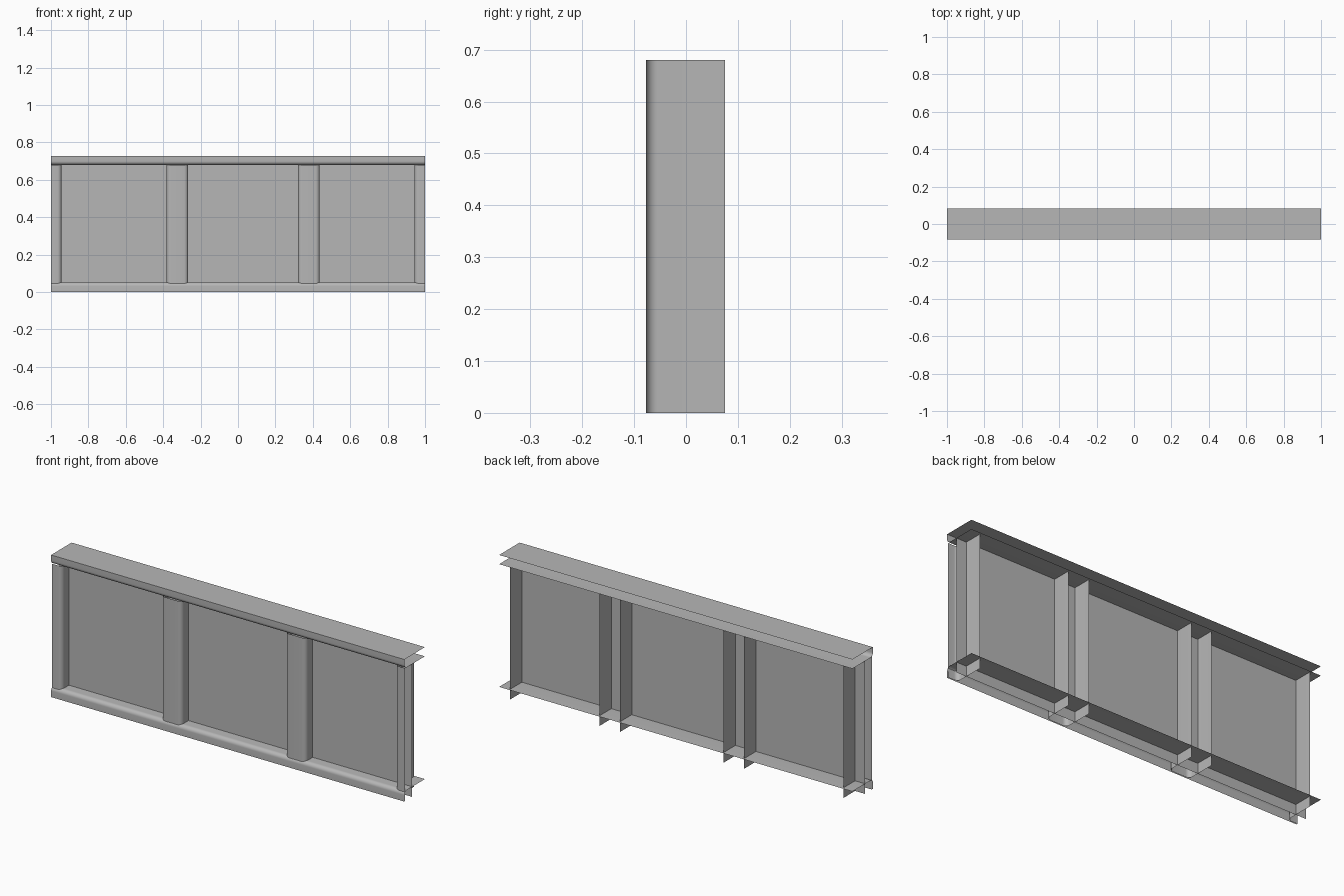
import bpy
import math
from mathutils import Vector

if "Cube" in bpy.data.objects:
    bpy.data.objects.remove(bpy.data.objects["Cube"], do_unlink=True)

# One plain grey sheet-metal colour
GREY = (0.47, 0.47, 0.47, 1.0)
metal = bpy.data.materials.new("plain_grey")
metal.use_nodes = True
metal.diffuse_color = GREY
metal.node_tree.nodes["Principled BSDF"].inputs["Base Color"].default_value = GREY

LEFT, RIGHT = -1.0, 1.0
RAIL_DEPTH = 0.083
POST_FRONT, POST_BACK = -0.077, 0.075
PANEL_Y = -0.02
POST_TOP, TOP = 0.68, 0.727
SILL = 0.052


def fillet(corner, before, after, radius, steps=7):
    """Points of a round bend at a right-angled corner."""
    c = Vector(corner)
    a = (Vector(before) - c).normalized() * radius
    b = (Vector(after) - c).normalized() * radius
    return [c + a * (1 - math.sin(t)) + b * (1 - math.cos(t))
            for t in (math.pi / 2 * i / steps for i in range(steps + 1))]


def bent_path(points, rounded, radius):
    """Replace the listed corners of an open path with round bends."""
    path = []
    for i, p in enumerate(points):
        if i in rounded:
            path += fillet(p, points[i - 1], points[i + 1], radius)
        else:
            path.append(Vector(p))
    return path


def sheet(name, path, place, start, end):
    """Sweep an open path straight from start to end as a thin sheet."""
    n = len(path)
    verts = [place(p, start) for p in path] + [place(p, end) for p in path]
    faces = [(i, i + 1, n + i + 1, n + i) for i in range(n - 1)]
    mesh = bpy.data.meshes.new(name)
    mesh.from_pydata(verts, [], faces)
    mesh.materials.append(metal)
    obj = bpy.data.objects.new(name, mesh)
    bpy.context.collection.objects.link(obj)
    bpy.ops.object.select_all(action='DESELECT')
    obj.select_set(True)
    bpy.context.view_layer.objects.active = obj
    bpy.ops.object.shade_smooth_by_angle(angle=math.radians(30))
    return obj


def upright(p, z):
    return (p[0], p[1], z)


def lengthwise(p, x):
    return (x, p[0], p[1])


# Rails: top channel open at the back, bottom angle with a front lip
top_path = bent_path([(RAIL_DEPTH, TOP), (-RAIL_DEPTH, TOP),
                      (-RAIL_DEPTH, POST_TOP), (RAIL_DEPTH, POST_TOP)], {2}, 0.02)
sheet("top_rail", top_path, lengthwise, LEFT, RIGHT)
bottom_path = bent_path([(RAIL_DEPTH, SILL), (-RAIL_DEPTH, SILL),
                         (-RAIL_DEPTH, 0)], {1}, 0.02)
sheet("bottom_rail", bottom_path, lengthwise, LEFT, RIGHT)

# Flat infill panel
sheet("panel", [(LEFT, PANEL_Y), (RIGHT, PANEL_Y)], upright, 0, POST_TOP)

# Middle posts: channels open at the back
for name, x in (("right_middle_post", -0.324), ("left_middle_post", 0.379)):
    a, b = x - 0.058, x + 0.058
    path = bent_path([(a, POST_BACK), (a, POST_FRONT),
                      (b, POST_FRONT), (b, POST_BACK)], {1, 2}, 0.022)
    sheet(name, path, upright, 0, POST_TOP)

# End posts: half channels cut off at the ends
for name, side in (("right_end_post", -1), ("left_end_post", 1)):
    inner = side * 0.943
    path = bent_path([(side, POST_FRONT), (inner, POST_FRONT),
                      (inner, POST_BACK)], {1}, 0.022)
    if side > 0:
        path.reverse()
    sheet(name, path, upright, 0, POST_TOP)
